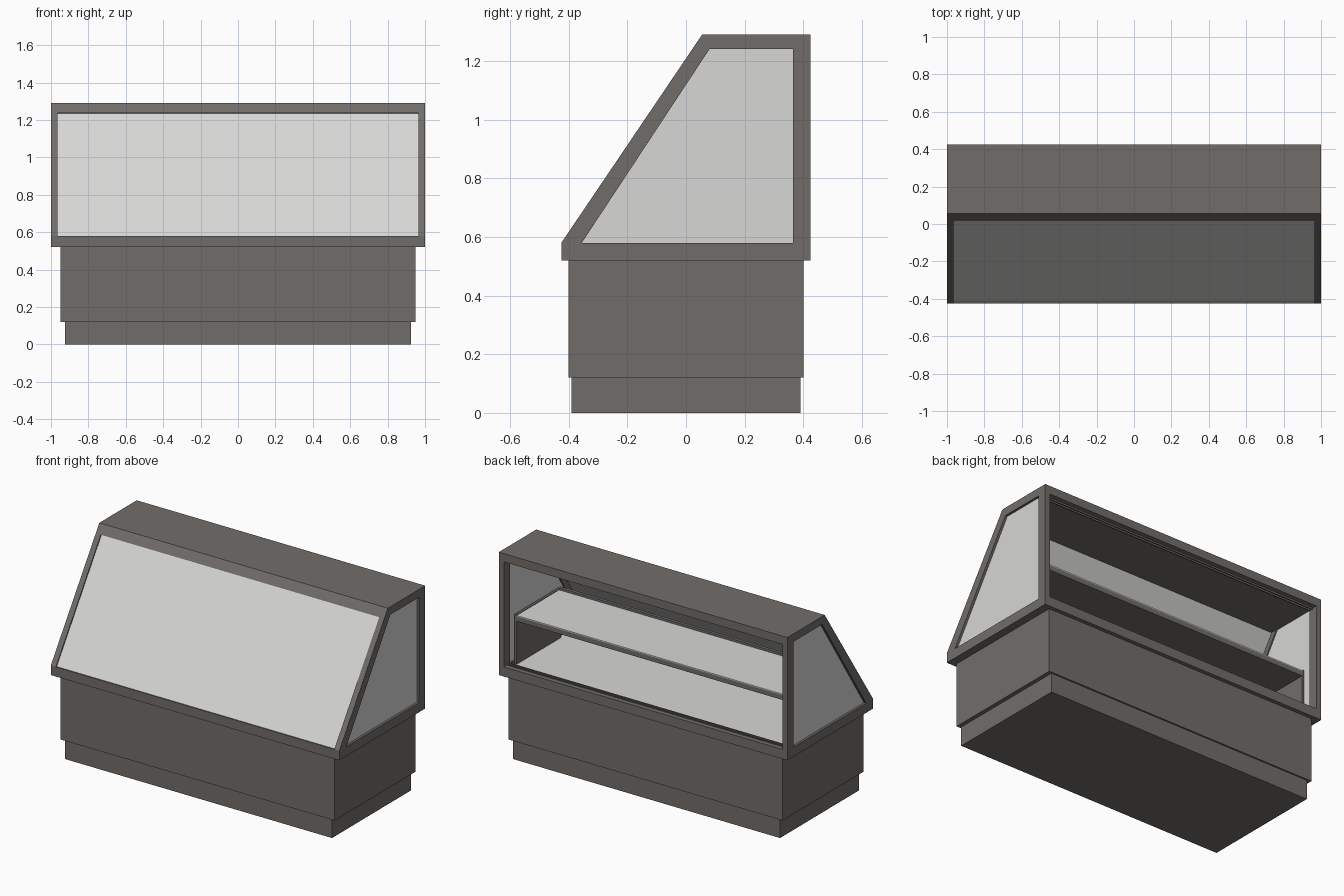
import bpy, bmesh
from mathutils import Vector

if "Cube" in bpy.data.objects:
    bpy.data.objects.remove(bpy.data.objects["Cube"])


def material(name, rgb):
    m = bpy.data.materials.new(name)
    m.diffuse_color = (*rgb, 1)
    m.use_nodes = True
    m.node_tree.nodes["Principled BSDF"].inputs["Base Color"].default_value = m.diffuse_color
    return m


DARK = material("warm dark grey", (0.165, 0.152, 0.142))
PALE = material("pale glass grey", (0.68, 0.68, 0.67))


def extruded(name, points, faces, x0, x1, mat):
    """Extrude connected faces, drawn in the YZ plane, from x0 to x1."""
    bm = bmesh.new()
    vs = [bm.verts.new((x0, y, z)) for y, z in points]
    fs = [bm.faces.new([vs[i] for i in f]) for f in faces]
    res = bmesh.ops.extrude_face_region(bm, geom=fs, use_keep_orig=True)
    moved = [g for g in res["geom"] if isinstance(g, bmesh.types.BMVert)]
    bmesh.ops.translate(bm, verts=moved, vec=Vector((x1 - x0, 0, 0)))
    # remove hidden edges' leftover faces and orient outward
    bmesh.ops.recalc_face_normals(bm, faces=bm.faces)
    me = bpy.data.meshes.new(name)
    bm.to_mesh(me)
    bm.free()
    me.materials.append(mat)
    ob = bpy.data.objects.new(name, me)
    bpy.context.collection.objects.link(ob)
    return ob


def prism(name, pts, x0, x1, mat):
    return extruded(name, pts, [range(len(pts))], x0, x1, mat)


def box(name, x0, x1, y0, y1, z0, z1, mat):
    return prism(name, [(y0, z0), (y1, z0), (y1, z1), (y0, z1)], x0, x1, mat)


IN = 0.965  # inner face of the side frames

# base
box("plinth", -0.925, 0.925, -0.39, 0.39, 0, 0.12, DARK)
box("cabinet_body", -0.95, 0.95, -0.40, 0.40, 0.12, 0.52, DARK)

# tray with front lip and back sill
prism("tray", [(-0.425, 0.52), (0.425, 0.52), (0.425, 0.58), (0.365, 0.58),
               (0.365, 0.55), (-0.385, 0.55), (-0.385, 0.575), (-0.425, 0.58)],
      -IN, IN, DARK)
box("display_deck", -IN, IN, -0.385, 0.365, 0.55, 0.56, PALE)

# roof with sloped front edge
prism("roof", [(0.02, 1.238), (0.425, 1.238), (0.425, 1.29), (0.055, 1.29)],
      -IN, IN, DARK)

# sloped front pane, slightly recessed
prism("front_pane", [(-0.418, 0.577), (0.027, 1.236), (0.039, 1.236), (-0.406, 0.577)],
      -IN, IN, PALE)

# side frames and panes
ring = [(-0.425, 0.52), (-0.425, 0.58), (0.055, 1.29), (0.425, 1.29), (0.425, 0.52),
        (-0.355, 0.58), (0.08, 1.24), (0.365, 1.24), (0.365, 0.58)]
ring_faces = [(1, 2, 6, 5), (2, 3, 7, 6), (3, 4, 8, 7), (4, 0, 1, 5, 8)]
for s, side in ((-1, "left"), (1, "right")):
    extruded(side + "_frame", ring, ring_faces, s * IN, s * 1.0, DARK)
    prism(side + "_pane", ring[5:], s * 0.973, s * 0.985, PALE)
    # shelf support and shelf end rim
    box(side + "_shelf_support", s * 0.95, s * IN, -0.12, 0.32, 0.56, 0.87, DARK)

# shelf with a pale top and raised front rim
box("shelf", -0.95, 0.95, -0.12, 0.32, 0.83, 0.86, DARK)
box("shelf_top", -0.95, 0.95, -0.10, 0.32, 0.86, 0.866, PALE)
box("shelf_front_rim", -0.95, 0.95, -0.12, -0.10, 0.86, 0.88, DARK)

# sliding door tracks under the roof and on the sill
for i, y in enumerate((0.37, 0.39)):
    box(f"upper_track_{i}", -IN, IN, y, y + 0.006, 1.228, 1.238, DARK)
    box(f"lower_track_{i}", -IN, IN, y, y + 0.006, 0.58, 0.586, DARK)
